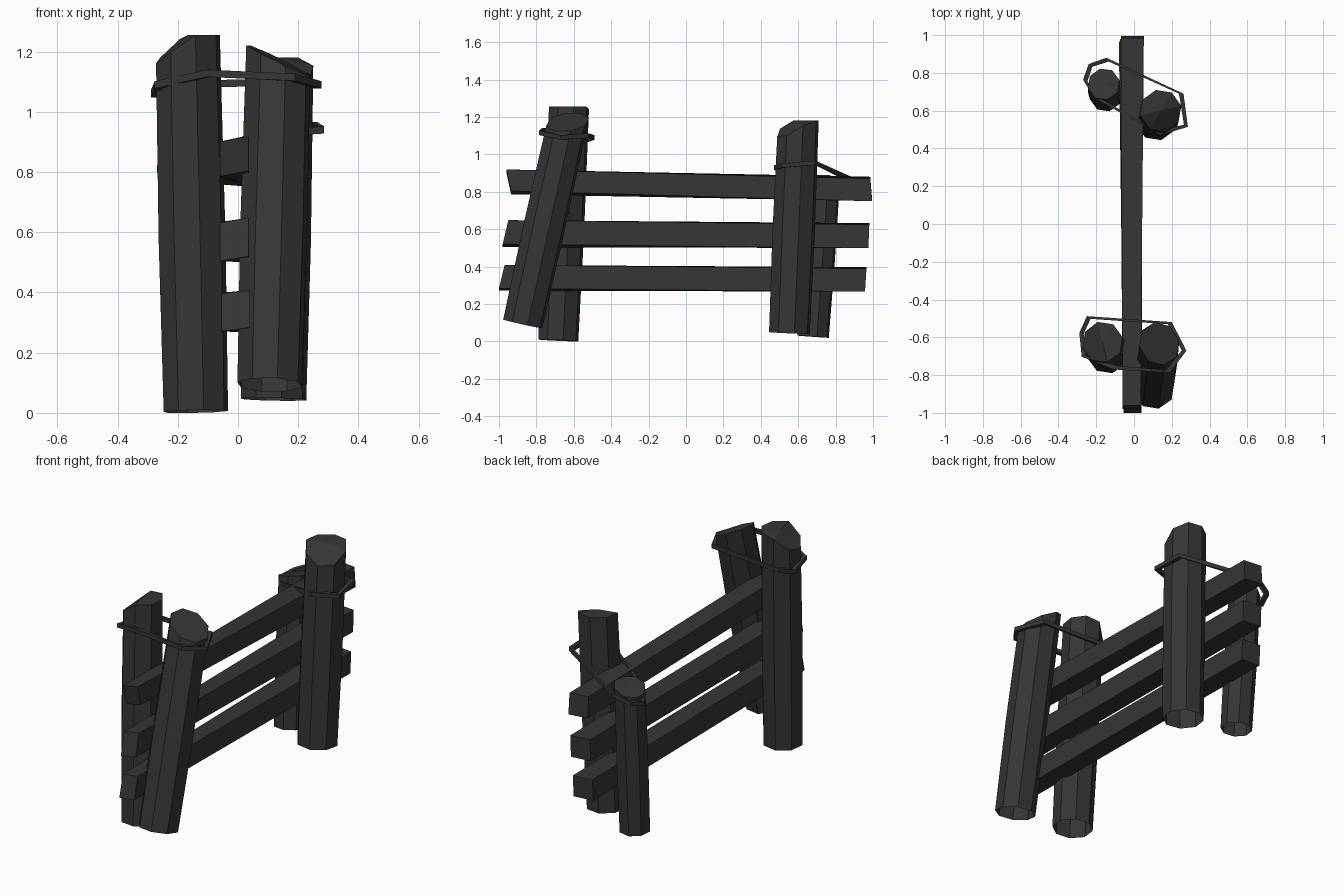
import bpy, bmesh, math
from mathutils import Vector

if "Cube" in bpy.data.objects:
    bpy.data.objects.remove(bpy.data.objects["Cube"])

mat = bpy.data.materials.new("charcoal wood")
mat.diffuse_color = (0.036, 0.036, 0.036, 1)
mat.use_nodes = True
mat.node_tree.nodes["Principled BSDF"].inputs["Base Color"].default_value = mat.diffuse_color


def finish(name, bm):
    bmesh.ops.recalc_face_normals(bm, faces=bm.faces)
    me = bpy.data.meshes.new(name)
    bm.to_mesh(me)
    bm.free()
    me.materials.append(mat)
    ob = bpy.data.objects.new(name, me)
    bpy.context.collection.objects.link(ob)


def post(name, base, top, r, low, high, direction, flat, sides=8):
    """Tapered leaning log, open below, with a slanted chopped top.
    direction points to the high side; flat = fraction of width that slopes."""
    bm = bmesh.new()
    base, top = Vector(base), Vector(top)
    axis = (top - base).normalized()
    u = Vector((1, 0, 0))
    u = (u - axis * u.dot(axis)).normalized()
    v = axis.cross(u)
    d = Vector((direction[0], direction[1], 0)).normalized()

    def chop(p, offset):
        f = min(1, max(0, (offset.dot(d) + r) / (2 * r * flat)))
        return p + axis * ((low + (high - low) * f - p.z) / axis.z)

    rings = []
    for t, s in ((0, 1.0), (0.5, 1.04), (1, 1.0)):
        ring = []
        for i in range(sides):
            a = 2 * math.pi * (i + 0.3) / sides
            o = (u * math.cos(a) + v * math.sin(a)) * r * s
            p = base.lerp(top, t) + o
            ring.append(bm.verts.new(chop(p, o) if t == 1 else p))
        rings.append(ring)
    for a, b in zip(rings, rings[1:]):
        for i in range(sides):
            j = (i + 1) % sides
            bm.faces.new((a[i], a[j], b[j], b[i]))
    # faceted cap
    c = bm.verts.new(chop(top, Vector()))
    for i in range(sides):
        bm.faces.new((rings[-1][i], rings[-1][(i + 1) % sides], c))
    finish(name, bm)


def rail(name, front, back):
    """Plank with slanted ends; each end = y low, y high, z low, z high, x left, x right, roll."""
    bm = bmesh.new()
    ends = []
    for yl, yh, zl, zh, xl, xr, roll in (front, back):
        ends.append([bm.verts.new(p) for p in (
            (xl, yl, zl - roll), (xr, yl, zl + roll),
            (xr, yh, zh + roll), (xl, yh, zh - roll))])
    a, b = ends
    bm.faces.new(a)
    bm.faces.new(b[::-1])
    for i in range(4):
        j = (i + 1) % 4
        bm.faces.new((a[i], b[i], b[j], a[j]))
    finish(name, bm)


def wire(name, pts, r=0.012):
    """Closed square-section loop through the points."""
    bm = bmesh.new()
    pts = [Vector(p) for p in pts]
    n = len(pts)
    mid = sum(pts, Vector()) / n
    rings = []
    for p in pts:
        out = p - mid
        out.z = 0
        out = out.normalized() * r
        up = Vector((0, 0, r))
        rings.append([bm.verts.new(q) for q in
                      (p + out + up, p - out + up, p - out - up, p + out - up)])
    for k in range(n):
        a, b = rings[k], rings[(k + 1) % n]
        for i in range(4):
            j = (i + 1) % 4
            bm.faces.new((a[i], a[j], b[j], b[i]))
    finish(name, bm)


# Posts
post("front_left_post", (-0.14, -0.683, 0.005), (-0.165, -0.63, 1.15), 0.11,
     1.16, 1.255, (1, 0.1), 0.5)
post("front_right_post", (0.105, -0.873, 0.093), (0.132, -0.645, 1.12), 0.11,
     1.12, 1.225, (-1, 0.15), 1.0)
post("back_right_post", (0.118, 0.553, 0.045), (0.14, 0.597, 1.1), 0.112,
     1.09, 1.18, (-0.5, 0.85), 0.5)
post("back_left_post", (-0.15, 0.68, 0.025), (-0.16, 0.738, 0.84), 0.086,
     0.84, 0.89, (0.8, -0.5), 0.8)

# Rails
rail("top_rail", (-0.935, -0.96, 0.795, 0.91, -0.06, 0.035, 0.009),
     (0.995, 0.985, 0.755, 0.875, -0.07, 0.052, -0.005))
rail("middle_rail", (-0.98, -0.95, 0.512, 0.64, -0.06, 0.035, 0.008),
     (0.975, 0.98, 0.503, 0.628, -0.075, 0.05, -0.004))
rail("bottom_rail", (-1.0, -0.97, 0.277, 0.402, -0.055, 0.04, 0.006),
     (0.957, 0.965, 0.27, 0.393, -0.08, 0.045, -0.004))

# Binding wires around each pair of posts
wire("front_binding", [
    (-0.278, -0.58, 1.06), (-0.265, -0.70, 1.09), (-0.10, -0.76, 1.128),
    (0.18, -0.78, 1.115), (0.265, -0.67, 1.09), (0.19, -0.525, 1.10),
    (-0.24, -0.495, 1.09)])
wire("back_binding", [
    (-0.14, 0.87, 0.87), (0.25, 0.69, 0.955), (0.275, 0.52, 0.94),
    (0.13, 0.48, 0.93), (-0.20, 0.67, 0.83), (-0.258, 0.76, 0.81),
    (-0.23, 0.84, 0.83)])
